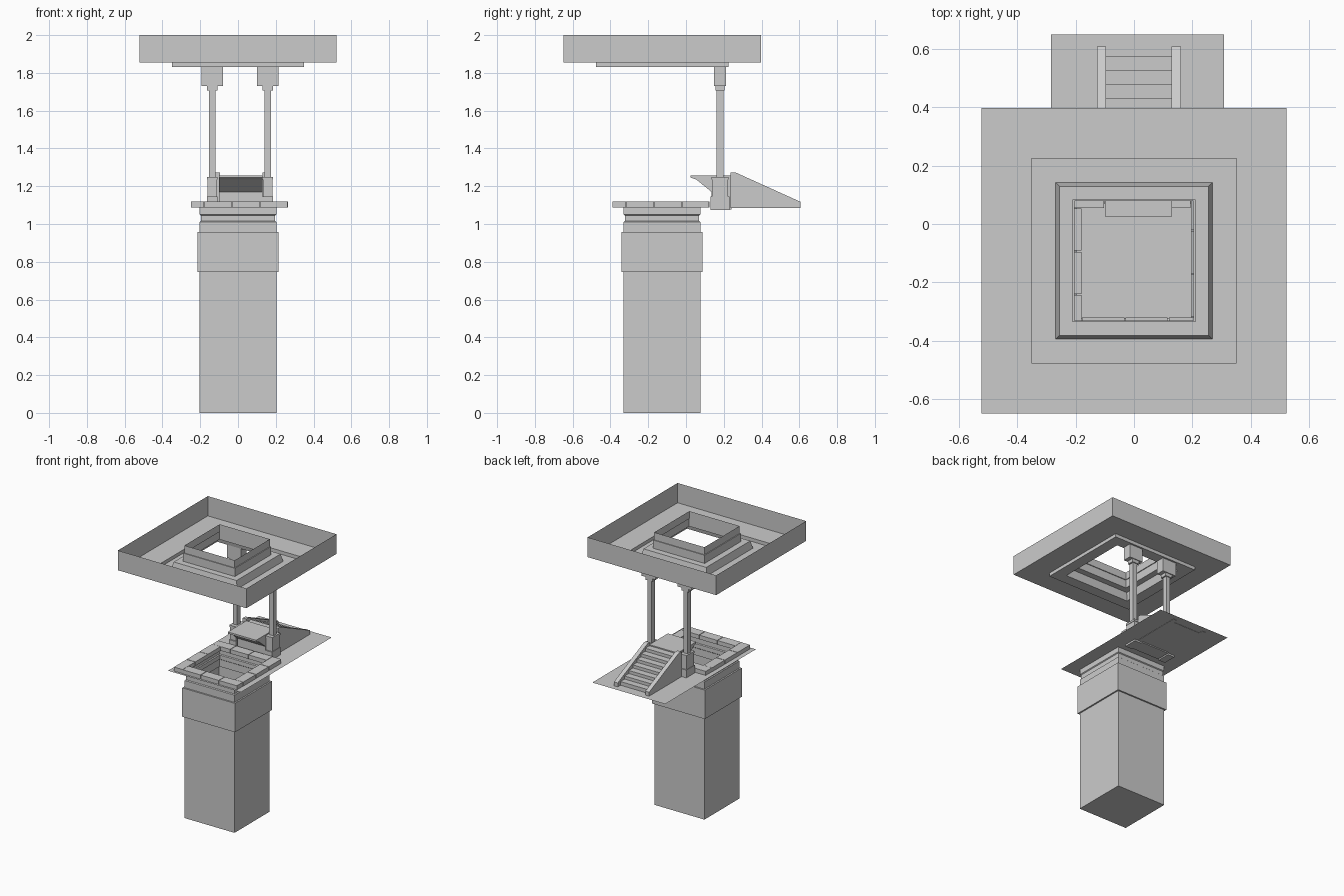
import bpy, bmesh

if "Cube" in bpy.data.objects:
    bpy.data.objects.remove(bpy.data.objects["Cube"])


def finish(name, bm):
    bmesh.ops.recalc_face_normals(bm, faces=bm.faces)
    me = bpy.data.meshes.new(name)
    bm.to_mesh(me)
    bm.free()
    ob = bpy.data.objects.new(name, me)
    bpy.context.collection.objects.link(ob)
    return ob


def loft(name, rects, cap_start=False, cap_end=False):
    """Skin a series of rectangles (x0, x1, y0, y1, z)."""
    bm = bmesh.new()
    loops = [[bm.verts.new(p) for p in ((a, c, z), (b, c, z), (b, d, z), (a, d, z))]
             for a, b, c, d, z in rects]
    for lo, hi in zip(loops, loops[1:]):
        for i in range(4):
            j = (i + 1) % 4
            bm.faces.new((lo[i], lo[j], hi[j], hi[i]))
    if cap_start:
        bm.faces.new(loops[0])
    if cap_end:
        bm.faces.new(loops[-1])
    return finish(name, bm)


def square(cx, cy, profile):
    return [(cx - h, cx + h, cy - h, cy + h, z) for h, z in profile]


def box(name, x0, x1, y0, y1, z0, z1):
    return loft(name, [(x0, x1, y0, y1, z0), (x0, x1, y0, y1, z1)], True, True)


def extrude_x(name, profile, x0, x1):
    """Extrude a (y, z) outline along x."""
    bm = bmesh.new()
    f = bm.faces.new([bm.verts.new((x0, y, z)) for y, z in profile])
    r = bmesh.ops.extrude_face_region(bm, geom=[f])
    vs = [v for v in r["geom"] if isinstance(v, bmesh.types.BMVert)]
    bmesh.ops.translate(bm, verts=vs, vec=(x1 - x0, 0, 0))
    # the start face survives the extrusion only if kept; make sure both ends exist
    bmesh.ops.holes_fill(bm, edges=bm.edges, sides=0)
    return finish(name, bm)


# Well shaft, open at the top, with a projecting band and a stepped neck
CY = -0.127
loft("well_shaft", square(0, CY, [
    (0.203, 0), (0.203, 0.745), (0.214, 0.745), (0.214, 0.957), (0.203, 0.957),
    (0.203, 1.01), (0.197, 1.015), (0.197, 1.045), (0.203, 1.05), (0.203, 1.088)]),
    cap_start=True)

# Thin ground sheet around the well mouth
G = 1.088
loft("ground_sheet", [(-0.284, 0.307, -0.405, 0.648, G),
                      (-0.203, 0.203, CY - 0.203, CY + 0.203, G)])

# Pinwheel rim of twelve kerb blocks
X0, X1, Y0, Y1, W = -0.249, 0.265, -0.389, 0.124, 0.07
L = (X1 - X0 - W) / 3
g = 0.002
for i in range(3):
    a, b = i * L + g, (i + 1) * L - g
    box("rim_block_front", X0 + W + a, X0 + W + b, Y0, Y0 + W, G, 1.118)
    box("rim_block_back", X0 + a, X0 + b, Y1 - W, Y1, G, 1.118)
    box("rim_block_left", X0, X0 + W, Y0 + a, Y0 + b, G, 1.118)
    box("rim_block_right", X1 - W, X1, Y0 + W + a, Y0 + W + b, G, 1.118)

# Landing that overhangs the well
extrude_x("landing", [(0.24, 1.258), (0.025, 1.258), (0.025, 1.245), (0.055, 1.235),
                      (0.135, 1.17), (0.135, 1.078), (0.24, 1.078)], -0.1, 0.13)

# Steps and side stringers
N, SY0, SY1 = 7, 0.24, 0.575
steps = []
for i in range(N):
    z = 1.25 - i * 0.0225
    steps += [(SY0 + i * (SY1 - SY0) / N, z), (SY0 + (i + 1) * (SY1 - SY0) / N, z)]
extrude_x("steps", steps + [(SY1, 1.086), (SY0, 1.086)], -0.097, 0.13)
for x in (-0.126, 0.129):
    extrude_x("stair_stringer", [(0.235, 1.086), (0.235, 1.273), (0.262, 1.273),
                                 (0.607, 1.117), (0.607, 1.086)], x, x + 0.031)

# Posts with bases and capitals
PY = 0.18
for x in (-0.136, 0.157):
    def block(name, w, d, z0, z1):
        box(name, x - w / 2, x + w / 2, PY - d / 2, PY + d / 2, z0, z1)
    block("post_foot", 0.055, 0.1, 1.075, 1.145)
    block("post_base", 0.05, 0.084, 1.145, 1.235)
    block("post_base_cap", 0.056, 0.092, 1.235, 1.25)
    block("post", 0.033, 0.037, 1.25, 1.708)
    block("capital_neck", 0.056, 0.05, 1.706, 1.73)
    block("capital", 0.114, 0.062, 1.73, 1.83)

# Canopy: one thin folded sheet, from outer wall through ceiling steps to the collar
loft("canopy", square(0, -0.126, [
    (0.522, 2.0), (0.522, 1.855), (0.35, 1.855), (0.35, 1.83), (0.268, 1.83),
    (0.255, 1.885), (0.21, 1.885), (0.21, 1.945), (0.204, 1.945), (0.204, 2.0)]))
